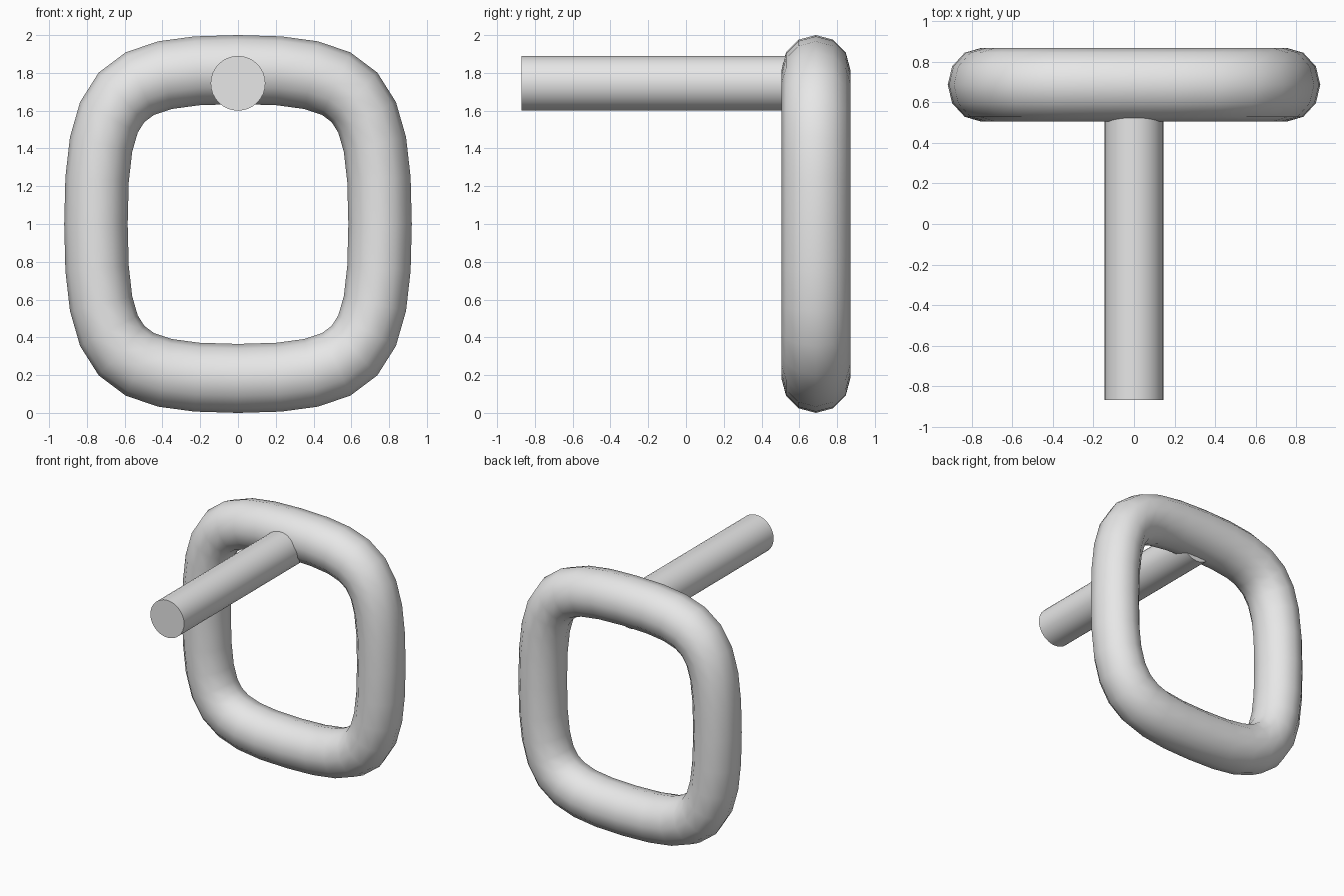
import bpy
import math

cube = bpy.data.objects.get("Cube")
if cube:
    bpy.data.objects.remove(cube, do_unlink=True)

# Single plain grey
grey = bpy.data.materials.new("plain_grey")
grey.use_nodes = True
color = (0.8, 0.8, 0.8, 1.0)
grey.diffuse_color = color
grey.node_tree.nodes["Principled BSDF"].inputs["Base Color"].default_value = color

TUBE = 0.1825          # ring tube radius
HALF = 1.0 - TUBE      # half size of the ring's centre line
HANDLE = HALF * 0.853  # long handles square off the loop
RING_Y = 0.6875


def finish(obj):
    obj.data.materials.clear()
    obj.data.materials.append(grey)
    bpy.ops.object.select_all(action="DESELECT")
    obj.select_set(True)
    bpy.context.view_layer.objects.active = obj
    bpy.ops.object.transform_apply(location=True, rotation=True, scale=True)
    bpy.ops.object.shade_smooth_by_angle(angle=math.radians(65))


# Rounded square ring: four-point closed curve with a round bevel
curve = bpy.data.curves.new("ring", "CURVE")
curve.dimensions = "2D"
curve.fill_mode = "NONE"
curve.resolution_u = 8
curve.bevel_depth = TUBE
curve.bevel_resolution = 4
spline = curve.splines.new("BEZIER")
spline.bezier_points.add(3)
spline.use_cyclic_u = True
for i, point in enumerate(spline.bezier_points):
    c, s = round(math.cos(i * math.pi / 2)), round(math.sin(i * math.pi / 2))
    point.handle_left_type = point.handle_right_type = "FREE"
    point.co = (HALF * c, HALF * s, 0)
    point.handle_left = (HALF * c + HANDLE * s, HALF * s - HANDLE * c, 0)
    point.handle_right = (HALF * c - HANDLE * s, HALF * s + HANDLE * c, 0)

ring = bpy.data.objects.new("ring", curve)
bpy.context.collection.objects.link(ring)
ring.location = (0, RING_Y, 1)
ring.rotation_euler = (math.pi / 2, 0, 0)
ring.scale = (0.92, 1, 1)
bpy.ops.object.select_all(action="DESELECT")
ring.select_set(True)
bpy.context.view_layer.objects.active = ring
bpy.ops.object.convert(target="MESH")
ring = bpy.context.view_layer.objects.active
finish(ring)

# Straight rod, ending inside the top of the ring
front = -0.87
bpy.ops.mesh.primitive_cylinder_add(
    vertices=32, radius=0.145, depth=RING_Y - front,
    location=(0, (RING_Y + front) / 2, 1.745), rotation=(math.pi / 2, 0, 0))
rod = bpy.context.object
rod.name = "rod"
finish(rod)
